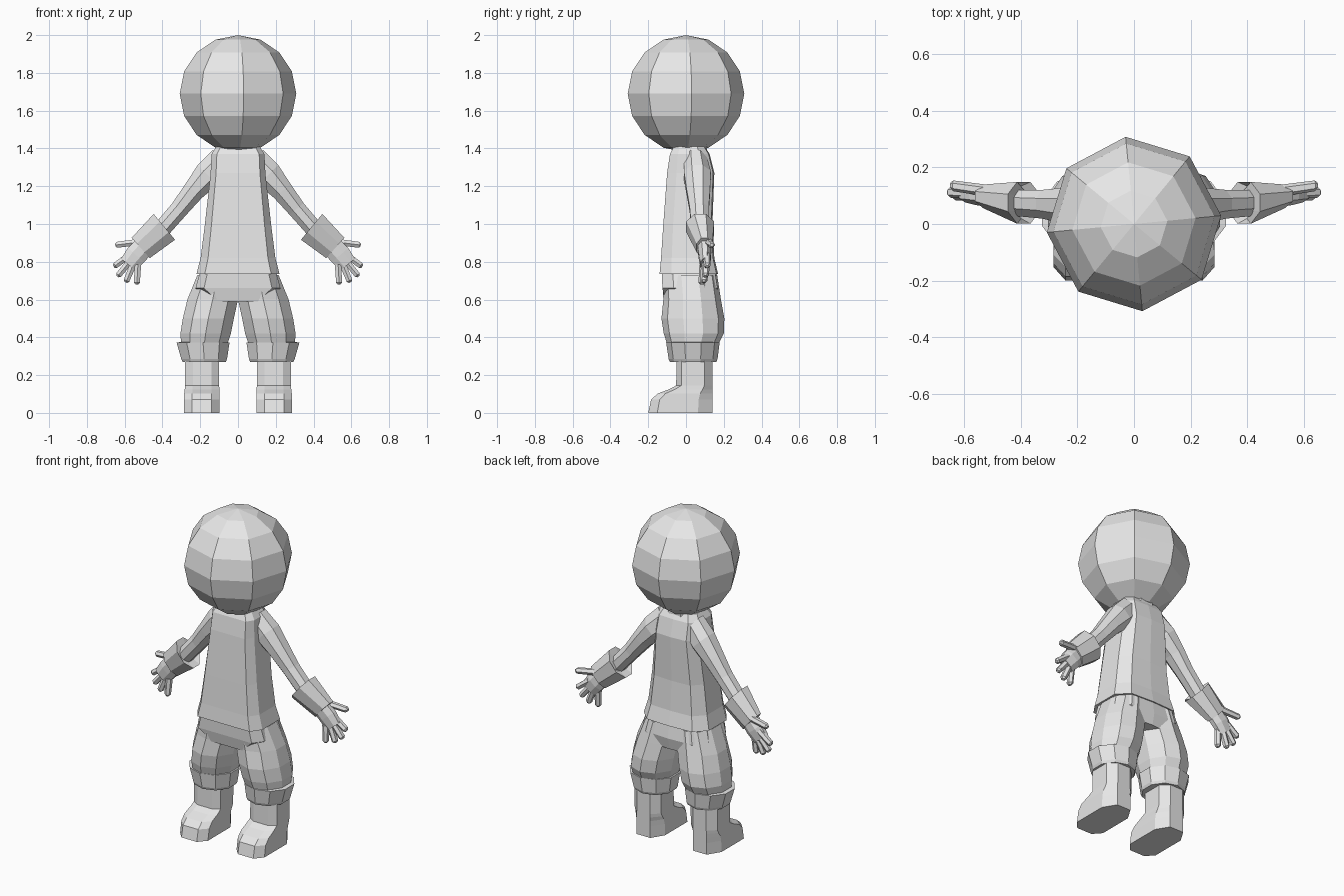
import bpy, bmesh, math
from mathutils import Vector, Matrix

cube = bpy.data.objects.get("Cube")
if cube:
    bpy.data.objects.remove(cube, do_unlink=True)

GREY = (0.8, 0.8, 0.8, 1.0)
mat = bpy.data.materials.new("plain grey")
mat.use_nodes = True
mat.diffuse_color = GREY
mat.node_tree.nodes["Principled BSDF"].inputs["Base Color"].default_value = GREY


def finish(name, bm):
    bmesh.ops.recalc_face_normals(bm, faces=bm.faces)
    me = bpy.data.meshes.new(name)
    bm.to_mesh(me)
    bm.free()
    me.materials.append(mat)
    ob = bpy.data.objects.new(name, me)
    bpy.context.collection.objects.link(ob)
    return ob


def loft(name, rings, side=1):
    """Skin a list of equal point rings and cap both ends."""
    bm = bmesh.new()
    rows = [[bm.verts.new((p[0] * side, p[1], p[2])) for p in r] for r in rings]
    n = len(rows[0])
    for a, b in zip(rows, rows[1:]):
        for i in range(n):
            j = (i + 1) % n
            bm.faces.new((a[i], a[j], b[j], b[i]))
    bm.faces.new(rows[0])
    bm.faces.new(rows[-1])
    return finish(name, bm)


def circle(n):
    return [(math.cos((i + 0.5) * math.tau / n), math.sin((i + 0.5) * math.tau / n))
            for i in range(n)]


def slab(shape, z, x0, x1, y0, y1):
    """Horizontal ring: the shape stretched to fill a rectangle."""
    mx = max(p[0] for p in shape)
    my = max(p[1] for p in shape)
    return [((x0 + x1) / 2 + p[0] / mx * (x1 - x0) / 2,
             (y0 + y1) / 2 + p[1] / my * (y1 - y0) / 2, z) for p in shape]


def tube(path, n=8):
    """Rings across a path of (x, y, z, half width, half depth)."""
    rings = []
    pts = [Vector(p[:3]) for p in path]
    for i, p in enumerate(path):
        d = pts[min(i + 1, len(pts) - 1)] - pts[max(i - 1, 0)]
        d.y = 0
        v = d.normalized().cross(Vector((0, 1, 0)))
        rings.append([pts[i] + v * c * p[3] + Vector((0, s * p[4], 0))
                      for c, s in circle(n)])
    return rings


# Head
bm = bmesh.new()
bmesh.ops.create_uvsphere(bm, u_segments=8, v_segments=8, radius=0.31,
                          matrix=Matrix.Translation((0, 0, 1.69))
                          @ Matrix.Rotation(math.radians(5.5), 4, "Z"))
finish("head", bm)

# Neck and shirt
loft("neck", [slab(circle(8), z, -0.1, 0.1, -0.07, 0.11) for z in (1.34, 1.46)])
BODY = [(-0.8, -1), (0.8, -1), (1, -0.6), (1, 0.5), (0.7, 0.95),
        (0, 1), (-0.7, 0.95), (-1, 0.5), (-1, -0.6)]
shirt = [(1.41, 0.115, -0.065, 0.1), (1.37, 0.14, -0.085, 0.125),
         (1.27, 0.145, -0.1, 0.15), (1.0, 0.175, -0.12, 0.14),
         (0.82, 0.198, -0.132, 0.15), (0.735, 0.22, -0.14, 0.17)]
loft("shirt", [slab(BODY, z, -w, w, a, b) for z, w, a, b in shirt])

# Trouser seat
seat = [(0.75, 0.2, -0.128, 0.16), (0.66, 0.225, -0.125, 0.175), (0.59, 0.13, -0.11, 0.16)]
loft("trouser_seat", [slab(BODY, z, -w, w, a, b) for z, w, a, b in seat])

LEG = circle(10)
FOOT = [(-0.55, -1), (0.55, -1), (1, -0.72), (1, 0.55), (0.5, 1),
        (-0.5, 1), (-1, 0.55), (-1, -0.72)]
leg = [(0.73, 0, 0.215, -0.125, 0.165), (0.6, 0, 0.268, -0.12, 0.185),
       (0.5, 0.022, 0.292, -0.13, 0.203), (0.42, 0.038, 0.305, -0.118, 0.2),
       (0.35, 0.06, 0.3, -0.095, 0.165)]
cuff = [(0.375, 0.06, 0.305, -0.09, 0.16), (0.372, 0.045, 0.325, -0.105, 0.178),
        (0.285, 0.058, 0.3, -0.092, 0.167), (0.27, 0.065, 0.293, -0.085, 0.16)]
boot = [(0.3, 0.1, 0.28, -0.05, 0.14), (0.145, 0.1, 0.28, -0.052, 0.14),
        (0.125, 0.098, 0.282, -0.09, 0.14), (0.102, 0.098, 0.285, -0.15, 0.14),
        (0.07, 0.097, 0.285, -0.185, 0.14), (0.0, 0.097, 0.285, -0.2, 0.14)]
arm = [(0.08, 0.05, 1.335, 0.085, 0.065), (0.16, 0.06, 1.26, 0.08, 0.077),
       (0.235, 0.065, 1.175, 0.062, 0.068), (0.31, 0.07, 1.08, 0.052, 0.055),
       (0.41, 0.075, 0.965, 0.05, 0.05)]
glove_cuff = [(0.41, 0.075, 0.96, 0.06, 0.05), (0.39, 0.075, 0.985, 0.096, 0.08),
              (0.515, 0.098, 0.873, 0.078, 0.045)]
palm = [(0.49, 0.095, 0.89, 0.06, 0.038), (0.54, 0.1, 0.835, 0.062, 0.036),
        (0.58, 0.1, 0.785, 0.055, 0.026)]
# Knuckle and tip of each finger; the thumb is last
fingers = {
    "index_finger": ((0.575, 0.11, 0.835), (0.65, 0.112, 0.78)),
    "middle_finger": ((0.57, 0.105, 0.805), (0.632, 0.103, 0.73)),
    "ring_finger": ((0.555, 0.1, 0.785), (0.59, 0.095, 0.7)),
    "little_finger": ((0.53, 0.092, 0.785), (0.535, 0.085, 0.69)),
    "thumb": ((0.52, 0.118, 0.905), (0.64, 0.135, 0.89)),
}

for side, tag in ((1, "left"), (-1, "right")):
    # Legs, cuffs and boots
    for part, shape, rows in (("trouser_leg", LEG, leg), ("trouser_cuff", LEG, cuff),
                              ("boot", FOOT, boot)):
        loft(f"{tag}_{part}", [slab(shape, *r) for r in rows], side)
    # Arms and gloves
    for part, path in (("arm", arm), ("glove_cuff", glove_cuff), ("palm", palm)):
        loft(f"{tag}_{part}", tube(path), side)
    for part, (a, b) in fingers.items():
        a, b = Vector(a), Vector(b)
        end = b + (b - a).normalized() * 0.01
        path = [(*a, 0.02, 0.021), (*b, 0.018, 0.019), (*end, 0.009, 0.01)]
        loft(f"{tag}_{part}", tube(path, 6), side)
